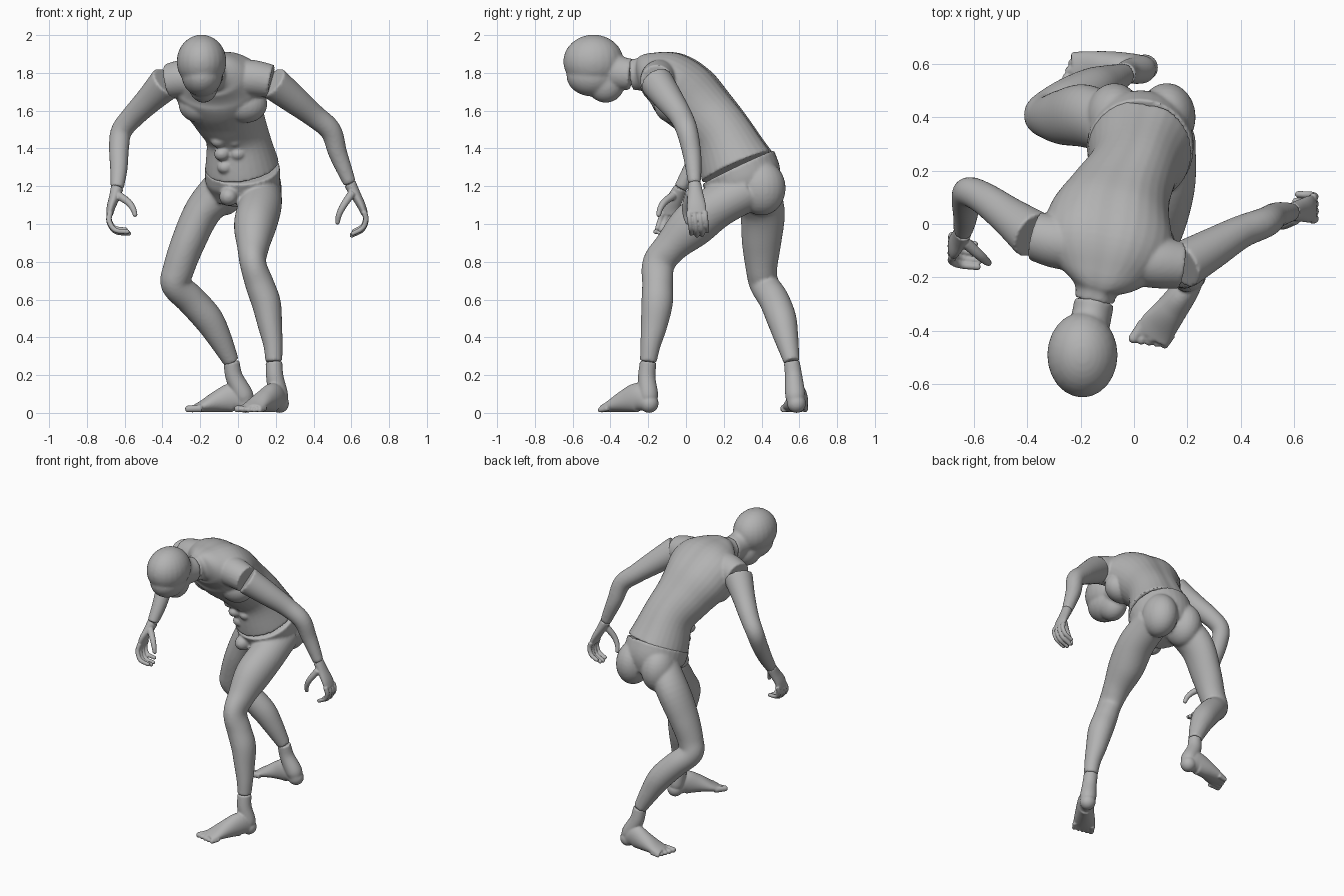
import bpy, bmesh, math
from mathutils import Vector, Matrix

cube = bpy.data.objects.get("Cube")
if cube:
    bpy.data.objects.remove(cube, do_unlink=True)

clay = bpy.data.materials.new("clay_grey")
clay.use_nodes = True
tone = (.45, .45, .45, 1)
clay.diffuse_color = tone
for node in clay.node_tree.nodes:
    if node.type == 'BSDF_PRINCIPLED':
        node.inputs["Base Color"].default_value = tone

SIDE_X, SIDE_Y = Vector((1, 0, 0)), Vector((0, 1, 0))


def blob(bm, centre, size):
    """Ellipsoid with the given half sizes."""
    matrix = Matrix.Translation(centre) @ Matrix.Diagonal((*size, 1))
    bmesh.ops.create_uvsphere(bm, u_segments=24, v_segments=16, radius=1, matrix=matrix)


def spline(stations, steps):
    """Smooth run through stations of (x, y, z, half width, half depth)."""
    rows = [Vector(s if len(s) == 5 else (*s, s[3])) for s in stations]
    rows = [rows[0] * 2 - rows[1], *rows, rows[-1] * 2 - rows[-2]]
    out = []
    for a, b, c, d in zip(rows, rows[1:], rows[2:], rows[3:]):
        for i in range(steps):
            t = i / steps
            out.append(b + (c - a) * (t / 2) + (a * 2 - b * 5 + c * 4 - d) * (t * t / 2)
                       + (b * 3 - a - c * 3 + d) * (t ** 3 / 2))
    return out + [rows[-2]]


def loft(bm, stations, side=SIDE_X, groove=0, round_end=False, steps=6, count=32):
    """Elliptical tube along a spline, optionally furrowed down its back."""
    rows = spline(stations, steps)
    centres = [Vector(r[:3]) for r in rows]
    rings = []
    for i, row in enumerate(rows):
        ahead = centres[min(i + 1, len(rows) - 1)]
        tangent = (ahead - centres[max(i - 1, 0)]).normalized()
        across = (side - tangent * side.dot(tangent)).normalized()
        depth = tangent.cross(across)
        ring = []
        for k in range(count):
            angle = math.tau * k / count
            dent = 1 - groove * math.exp(-((angle - math.pi / 2) / .25) ** 2)
            offset = across * math.cos(angle) * row[3] + depth * math.sin(angle) * row[4] * dent
            ring.append(bm.verts.new(centres[i] + offset))
        rings.append(ring)
    for low, high in zip(rings, rings[1:]):
        for k in range(count):
            n = (k + 1) % count
            bm.faces.new((low[k], low[n], high[n], high[k]))
    bm.faces.new(rings[0])
    bm.faces.new(rings[-1])
    if round_end:
        blob(bm, centres[-1], [min(rows[-1][3], rows[-1][4])] * 3)


def finish(name, bm, voxel=.009, smoothing=5):
    """Fuse the overlapping volumes into one smooth skin."""
    for vert in bm.verts:
        vert.co.z = max(vert.co.z, 0)
    bmesh.ops.recalc_face_normals(bm, faces=bm.faces)
    mesh = bpy.data.meshes.new(name)
    bm.to_mesh(mesh)
    bm.free()
    mesh.materials.append(clay)
    mesh.shade_smooth()
    obj = bpy.data.objects.new(name, mesh)
    bpy.context.collection.objects.link(obj)
    fuse = obj.modifiers.new("fuse", 'REMESH')
    fuse.mode = 'VOXEL'
    fuse.voxel_size = voxel
    fuse.use_smooth_shade = True
    soften = obj.modifiers.new("soften", 'SMOOTH')
    soften.factor = .5
    soften.iterations = smoothing


# Head: cranium, face, jaw and upper neck
bm = bmesh.new()
blob(bm, (-.193, -.49, 1.86), (.132, .16, .142))
blob(bm, (-.19, -.495, 1.785), (.108, .138, .11))
blob(bm, (-.183, -.425, 1.74), (.08, .1, .098))
loft(bm, [(-.149, -.29, 1.792, .075, .083), (-.16, -.35, 1.80, .075, .088),
          (-.18, -.43, 1.83, .08, .1)])
finish("head", bm)

# Torso: leaning trunk, turned towards the chest, ending in the neck
bm = bmesh.new()
turned = Vector((math.cos(.16), -math.sin(.16), 0))
loft(bm, [(.022, .275, 1.303, .197, .207), (-.005, .2, 1.47, .168, .165),
          (-.055, .1, 1.59, .195, .17), (-.09, .005, 1.685, .235, .183),
          (-.105, -.09, 1.76, .245, .166), (-.125, -.19, 1.795, .17, .12),
          (-.14, -.245, 1.795, .085, .09), (-.148, -.285, 1.792, .075, .083)],
     turned, groove=.07)
# Shoulder stubs
loft(bm, [(-.2, -.08, 1.775, .1), (-.29, -.065, 1.77, .1), (-.37, -.045, 1.755, .092)], SIDE_Y)
loft(bm, [(0, -.13, 1.775, .1), (.09, -.145, 1.77, .096), (.175, -.155, 1.755, .088)], SIDE_Y)
# Chest and stomach muscles
for x, y in ((-.2, -.035), (.04, -.075)):
    blob(bm, (x, y, 1.635), (.115, .095, .1))
for row in range(3):
    for sign in (-1, 1):
        blob(bm, (-.06 + sign * .042 + row * .017, .062 + row * .026, 1.44 - row * .07),
             (.042, .042, .036))
finish("torso", bm, .008, 4)

# Hips and legs: pelvis, buttocks, left leg forward, right leg back
bm = bmesh.new()
loft(bm, [(.022, .275, 1.3, .2, .212), (.025, .312, 1.22, .195, .2), (.025, .34, 1.13, .15, .15)])
for sign in (-1, 1):
    blob(bm, (.025 + sign * .098, .4, 1.19), (.108, .128, .145))
blob(bm, (-.05, .13, 1.145), (.05, .06, .05))
loft(bm, [(.12, .33, 1.18, .11), (.115, .165, 1.095, .116), (.09, .03, .99, .112, .12),
          (.08, -.08, .88, .085, .09), (.08, -.145, .79, .07, .086), (.115, -.15, .68, .076, .082),
          (.15, -.153, .58, .077, .083), (.17, -.17, .46, .064, .07),
          (.185, -.188, .36, .051, .054), (.19, -.2, .27, .044)])
loft(bm, [(-.08, .37, 1.19, .11), (-.185, .405, 1.07, .098, .118), (-.265, .4, .9, .09, .104),
          (-.315, .4, .76, .083, .083), (-.33, .415, .68, .078), (-.25, .465, .6, .08),
          (-.16, .505, .5, .079), (-.1, .53, .4, .065), (-.035, .56, .27, .042)])
finish("hips_and_legs", bm)

# Arms
bm = bmesh.new()
loft(bm, [(-.375, -.042, 1.752, .094), (-.47, .03, 1.657, .073), (-.56, .095, 1.565, .061),
          (-.618, .12, 1.49, .056), (-.63, .09, 1.4, .053), (-.631, .03, 1.29, .046),
          (-.64, -.03, 1.19, .035)], SIDE_Y)
finish("right_arm", bm)

bm = bmesh.new()
loft(bm, [(.18, -.156, 1.751, .09), (.295, -.09, 1.66, .076), (.4, -.03, 1.575, .062),
          (.49, .005, 1.495, .057), (.527, .03, 1.38, .05), (.562, .04, 1.29, .042),
          (.592, .045, 1.215, .034)], SIDE_Y)
finish("left_arm", bm)


def hand(name, palm, first, gap, bends, thumb):
    """Palm with four curled fingers that share one path, and a thumb."""
    bm = bmesh.new()
    loft(bm, palm, SIDE_Y)
    for i in range(4):
        length = (.92, 1, .97, .82)[i]
        base = Vector(first) + SIDE_Y * gap * i
        path = [(*(base + Vector(b) * length), .0155 - .001 * j) for j, b in enumerate(bends)]
        loft(bm, path, SIDE_Y, round_end=True, count=12)
    loft(bm, thumb, SIDE_Y, round_end=True, count=12)
    finish(name, bm, .0045, 3)


hand("left_hand",
     [(.592, .045, 1.215, .034, .033), (.62, .05, 1.16, .041, .028),
      (.652, .055, 1.1, .05, .023), (.67, .058, 1.055, .051, .018)],
     (.668, .015, 1.065), .028,
     [(0, 0, 0), (.01, .005, -.045), (-.01, .012, -.095), (-.065, .015, -.125)],
     [(.605, .02, 1.165, .022), (.56, -.002, 1.1, .019), (.535, -.002, 1.05, .016),
      (.527, .008, 1.01, .013)])
hand("right_hand",
     [(-.64, -.03, 1.19, .035, .034), (-.655, -.055, 1.14, .042, .028),
      (-.672, -.08, 1.09, .048, .023), (-.68, -.085, 1.05, .048, .018)],
     (-.678, -.122, 1.06), .027,
     [(0, 0, 0), (-.004, -.018, -.05), (.03, -.034, -.1), (.1, -.042, -.11)],
     [(-.63, -.07, 1.15, .022), (-.58, -.115, 1.115, .019), (-.555, -.137, 1.08, .016),
      (-.545, -.145, 1.05, .013)])


def foot(name, ankle, sole, inner):
    """Ankle column, arched sole and five toes, largest on the inner side."""
    bm = bmesh.new()
    start, end = Vector(sole[0][:3]), Vector(sole[-1][:3])
    ahead = end - start
    ahead.z = 0
    ahead.normalize()
    across = Vector((ahead.y, -ahead.x, 0)) * inner
    loft(bm, ankle, round_end=True)
    loft(bm, sole, across, round_end=True)
    blob(bm, start, [.05] * 3)
    for i in range(5):
        radius = .021 - .002 * min(i, 3)
        root = end + across * (.054 - .028 * i) - ahead * (.03 + .006 * i)
        tip = root + ahead * (.07 - .005 * i)
        tip.z = radius
        loft(bm, [(*root, radius), (*tip, radius * .9)], across, round_end=True, count=12)
    finish(name, bm, .006, 3)


foot("left_foot",
     [(.19, -.2, .27, .044), (.195, -.208, .19, .046), (.212, -.2, .1, .052), (.216, -.198, .06, .045)],
     [(.22, -.195, .05, .045), (.19, -.25, .08, .052, .078), (.14, -.32, .063, .06, .06),
      (.09, -.385, .037, .07, .034), (.065, -.425, .024, .068, .021)], 1)
foot("right_foot",
     [(-.035, .56, .27, .042), (-.02, .57, .19, .046), (.025, .578, .1, .053), (.04, .58, .06, .046)],
     [(.04, .585, .05, .045), (-.02, .588, .08, .052, .078), (-.1, .59, .063, .057, .06),
      (-.18, .58, .037, .066, .034), (-.225, .573, .024, .066, .021)], -1)
